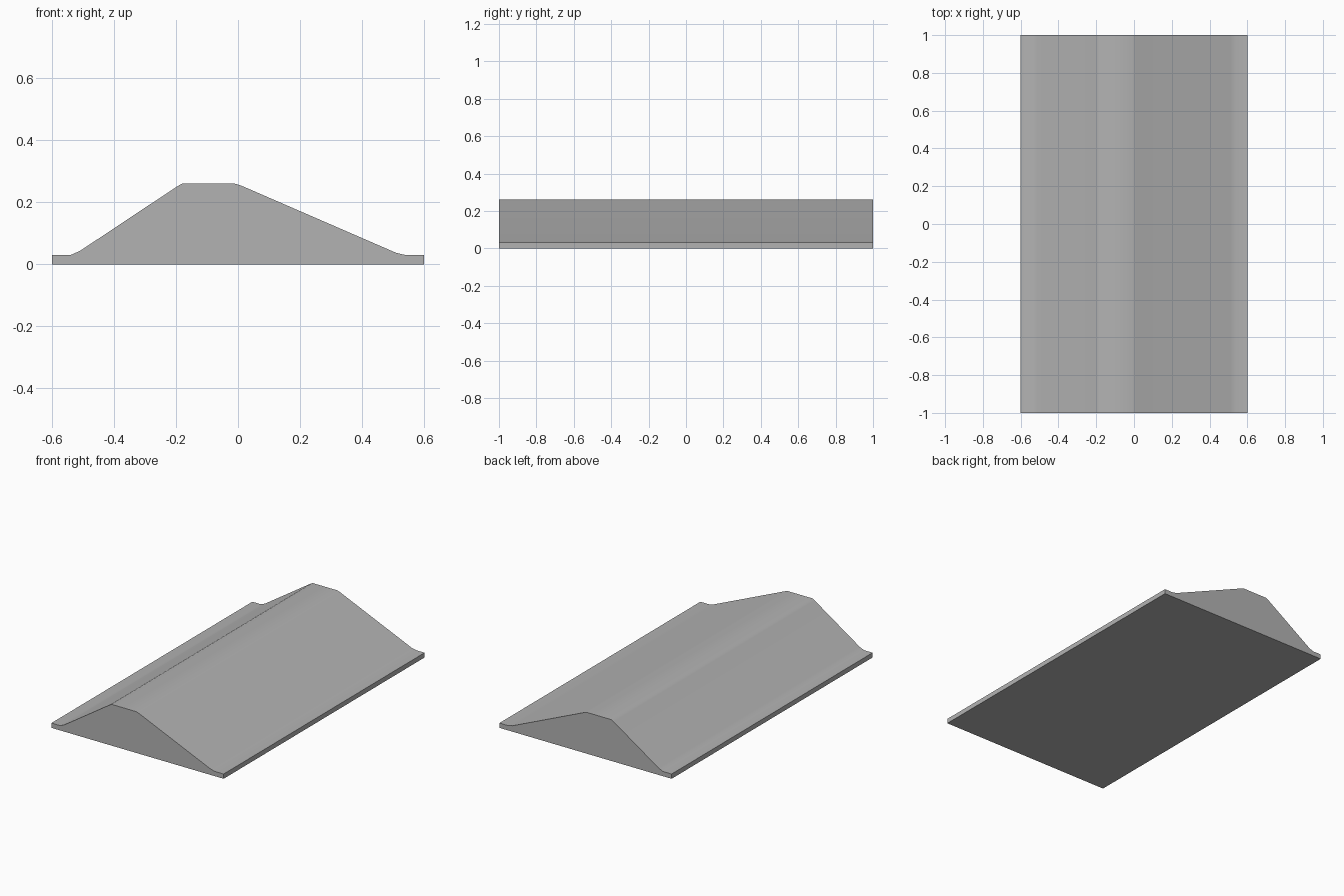
import bpy, bmesh, math

cube = bpy.data.objects.get("Cube")
if cube:
    bpy.data.objects.remove(cube, do_unlink=True)

grey = bpy.data.materials.new("plain_grey")
grey.use_nodes = True
colour = (0.45, 0.45, 0.45, 1)
grey.diffuse_color = colour
grey.node_tree.nodes["Principled BSDF"].inputs["Base Color"].default_value = colour

# Embankment cross-section: thin edges, steep left bank, flat crest, gentle right bank
HALF_LENGTH = 1.0
profile = [(-0.6, 0), (0.6, 0), (0.6, 0.03), (0.54, 0.03), (0.51, 0.037),
           (0.01, 0.254), (-0.01, 0.26), (-0.18, 0.26), (-0.195, 0.252),
           (-0.51, 0.043), (-0.54, 0.03), (-0.6, 0.03)]

# Extrude the section along the length
bm = bmesh.new()
section = bm.faces.new([bm.verts.new((x, -HALF_LENGTH, z)) for x, z in profile])
result = bmesh.ops.extrude_face_region(bm, geom=[section], use_keep_orig=True)
verts = [g for g in result["geom"] if isinstance(g, bmesh.types.BMVert)]
bmesh.ops.translate(bm, verts=verts, vec=(0, 2 * HALF_LENGTH, 0))
bmesh.ops.recalc_face_normals(bm, faces=bm.faces)

mesh = bpy.data.meshes.new("embankment")
bm.to_mesh(mesh)
bm.free()
mesh.materials.append(grey)
embankment = bpy.data.objects.new("embankment", mesh)
bpy.context.collection.objects.link(embankment)

# Soften the rounded bends, keep the outer edges crisp
bpy.ops.object.select_all(action='DESELECT')
embankment.select_set(True)
bpy.context.view_layer.objects.active = embankment
bpy.ops.object.shade_smooth_by_angle(angle=math.radians(30))
